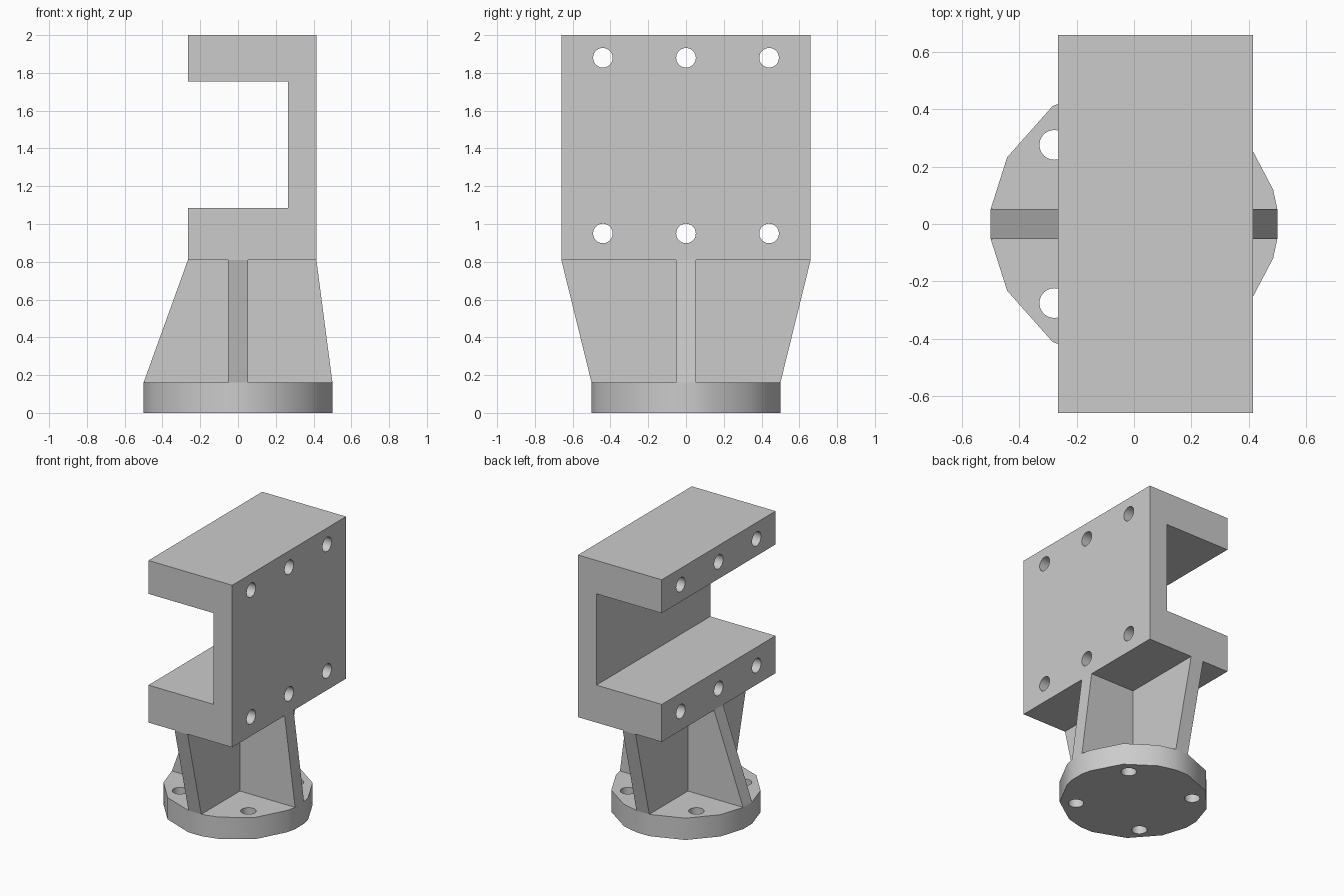
import bpy, bmesh, math
from mathutils import Matrix

if "Cube" in bpy.data.objects:
    bpy.data.objects.remove(bpy.data.objects["Cube"], do_unlink=True)

grey = bpy.data.materials.new("plain_grey")
grey.use_nodes = True
GREY = (0.6, 0.6, 0.6, 1)
grey.diffuse_color = GREY
grey.node_tree.nodes["Principled BSDF"].inputs["Base Color"].default_value = GREY


def finish(name, bm):
    bmesh.ops.recalc_face_normals(bm, faces=bm.faces)
    mesh = bpy.data.meshes.new(name)
    bm.to_mesh(mesh)
    bm.free()
    mesh.materials.append(grey)
    obj = bpy.data.objects.new(name, mesh)
    bpy.context.collection.objects.link(obj)
    return obj


def prism(name, profile, offset):
    """Extrude a closed outline of 3D points along an offset."""
    bm = bmesh.new()
    face = bm.faces.new([bm.verts.new(p) for p in profile])
    extruded = bmesh.ops.extrude_face_region(bm, geom=[face])["geom"]
    moved = [v for v in extruded if isinstance(v, bmesh.types.BMVert)]
    bmesh.ops.translate(bm, verts=moved, vec=offset)
    return finish(name, bm)


def drill(target, centres, radius, depth, rotation):
    """Cut round holes through a part."""
    bm = bmesh.new()
    for c in centres:
        bmesh.ops.create_cone(bm, cap_ends=True, segments=24, radius1=radius,
                              radius2=radius, depth=depth,
                              matrix=Matrix.Translation(c) @ rotation)
    cutter = finish(target.name + "_hole_cutter", bm)
    cutter.hide_render = True
    mod = target.modifiers.new("holes", "BOOLEAN")
    mod.object, mod.operation, mod.solver = cutter, "DIFFERENCE", "EXACT"
    bpy.context.view_layer.objects.active = target
    bpy.ops.object.modifier_apply(modifier=mod.name)
    bpy.data.objects.remove(cutter, do_unlink=True)


def smooth(obj):
    bpy.ops.object.select_all(action="DESELECT")
    obj.select_set(True)
    bpy.context.view_layer.objects.active = obj
    bpy.ops.object.shade_smooth_by_angle(angle=math.radians(30))


BASE_TOP, BLOCK_BOTTOM = 0.16, 0.81
R, WEB = 0.5, 0.052
LEFT, RIGHT, HALF_Y = -0.265, 0.415, 0.66

# Faceted foot, widened to carry the ends of the webs
corners = [(R * math.cos(math.pi + i * math.tau / 13),
            R * math.sin(math.pi + i * math.tau / 13)) for i in range(13)]
for s in (-1, 1):
    for t in (-WEB, WEB):
        corners += [(s * R, t), (t, s * R)]
bm = bmesh.new()
for z in (0, BASE_TOP):
    for x, y in corners:
        bm.verts.new((x, y, z))
hull = bmesh.ops.convex_hull(bm, input=bm.verts)
loose = [v for v in bm.verts if not v.link_faces]
bmesh.ops.delete(bm, geom=loose, context="VERTS")
bmesh.ops.dissolve_limit(bm, angle_limit=0.01, verts=bm.verts, edges=bm.edges)
foot = finish("foot_disc", bm)
drill(foot, [(x, y, 0.08) for x in (-0.278, 0.278) for y in (-0.276, 0.276)],
      0.052, 0.4, Matrix())

# Crossed tapering webs
prism("web_across",
      [(-R, -WEB, BASE_TOP), (R, -WEB, BASE_TOP),
       (RIGHT, -WEB, BLOCK_BOTTOM), (LEFT, -WEB, BLOCK_BOTTOM)], (0, 2 * WEB, 0))
prism("web_along",
      [(-WEB, -R, BASE_TOP), (-WEB, R, BASE_TOP),
       (-WEB, HALF_Y, BLOCK_BOTTOM), (-WEB, -HALF_Y, BLOCK_BOTTOM)], (2 * WEB, 0, 0))

# C-shaped clamp channel with bolt holes
outline = [(LEFT, BLOCK_BOTTOM), (RIGHT, BLOCK_BOTTOM), (RIGHT, 2), (LEFT, 2),
           (LEFT, 1.755), (0.265, 1.755), (0.265, 1.085), (LEFT, 1.085)]
channel = prism("clamp_channel", [(x, -HALF_Y, z) for x, z in outline],
                (0, 2 * HALF_Y, 0))
drill(channel, [(0.07, y, z) for y in (-0.44, 0, 0.44) for z in (0.95, 1.88)],
      0.052, 1.5, Matrix.Rotation(math.pi / 2, 4, "Y"))

for part in (foot, channel):
    smooth(part)
